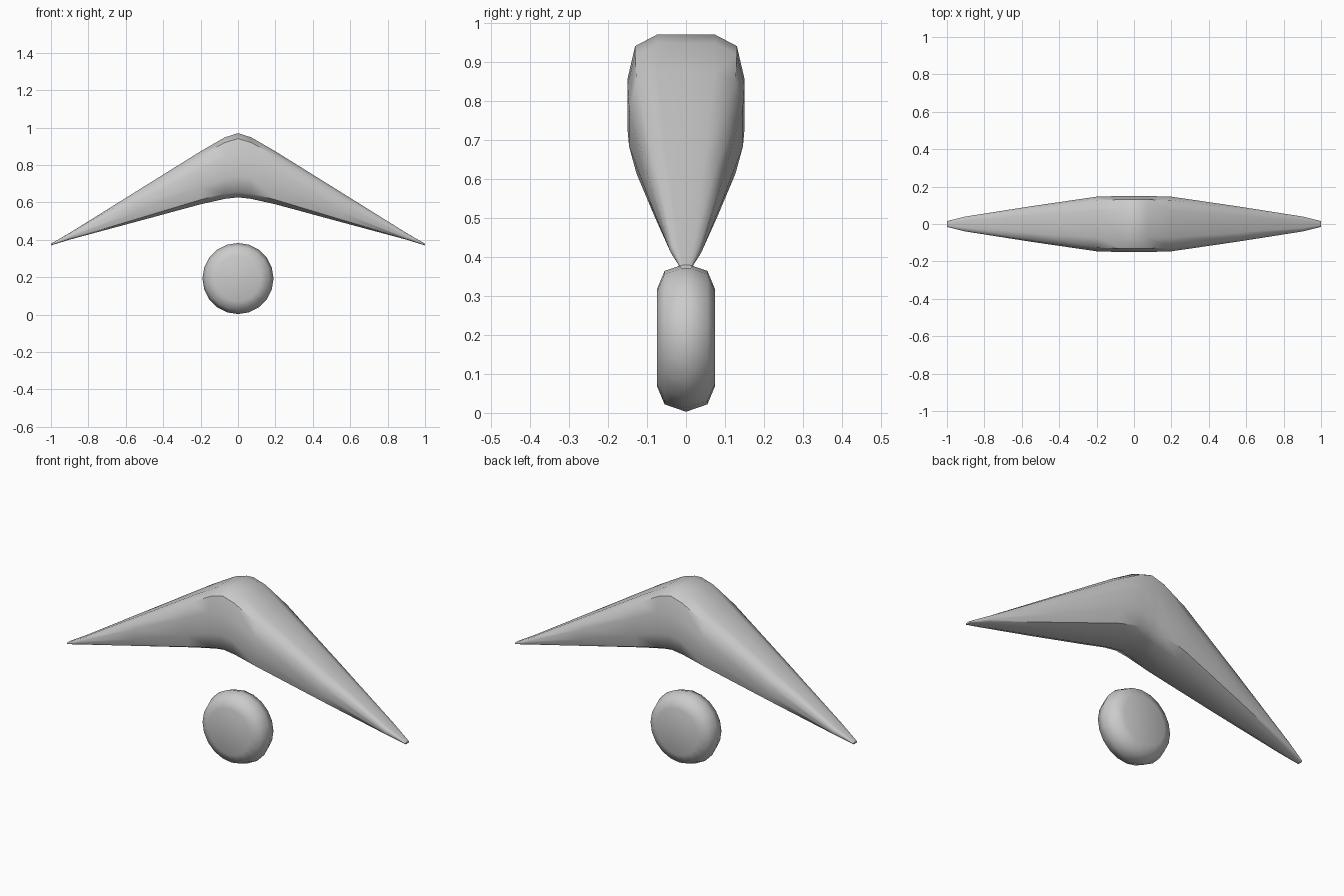
import bpy, bmesh, math

if "Cube" in bpy.data.objects:
    bpy.data.objects.remove(bpy.data.objects["Cube"])

def loft(name, rings):
    """Skin a list of closed point rings and cap both ends."""
    bm = bmesh.new()
    loops = [[bm.verts.new(p) for p in ring] for ring in rings]
    n = len(loops[0])
    for a, b in zip(loops, loops[1:]):
        for i in range(n):
            j = (i + 1) % n
            bm.faces.new((a[i], a[j], b[j], b[i]))
    bm.faces.new(loops[0])
    bm.faces.new(loops[-1])
    bmesh.ops.recalc_face_normals(bm, faces=bm.faces)
    mesh = bpy.data.meshes.new(name)
    bm.to_mesh(mesh)
    bm.free()
    obj = bpy.data.objects.new(name, mesh)
    bpy.context.collection.objects.link(obj)
    bpy.ops.object.select_all(action='DESELECT')
    obj.select_set(True)
    bpy.context.view_layer.objects.active = obj
    bpy.ops.object.shade_smooth_by_angle(angle=math.radians(50))
    return obj

# Bent wing: rounded-box sections (x, top z, bottom z, half depth)
stations = [(0, .97, .627, .15), (.07, .948, .619, .15), (.2, .873, .59, .146),
            (.55, .655, .495, .095), (.9, .437, .401, .04), (1, .379, .37, .015)]
quarter = [(1, .34), (.87, .83), (.5, 1)]
section = (quarter + [(-y, z) for y, z in reversed(quarter)]
           + [(-y, -z) for y, z in quarter] + [(y, -z) for y, z in reversed(quarter)])

def wing_ring(x, top, bottom, depth):
    mid, half = (top + bottom) / 2, (top - bottom) / 2
    return [(x, y * depth, mid + z * half) for y, z in section]

mirrored = [(-x, t, b, d) for x, t, b, d in reversed(stations[1:])]
loft("bent_wing", [wing_ring(*s) for s in mirrored + stations])

# Round puck below the bend: (y, radius) profile around the y axis
sides = 20
profile = [(-.075, .123), (-.055, .171), (0, .19), (.055, .171), (.075, .123)]

def puck_ring(y, r):
    return [(r * math.sin(2 * math.pi * i / sides), y,
             .193 + r * math.cos(2 * math.pi * i / sides)) for i in range(sides)]

loft("round_puck", [puck_ring(*p) for p in profile])
